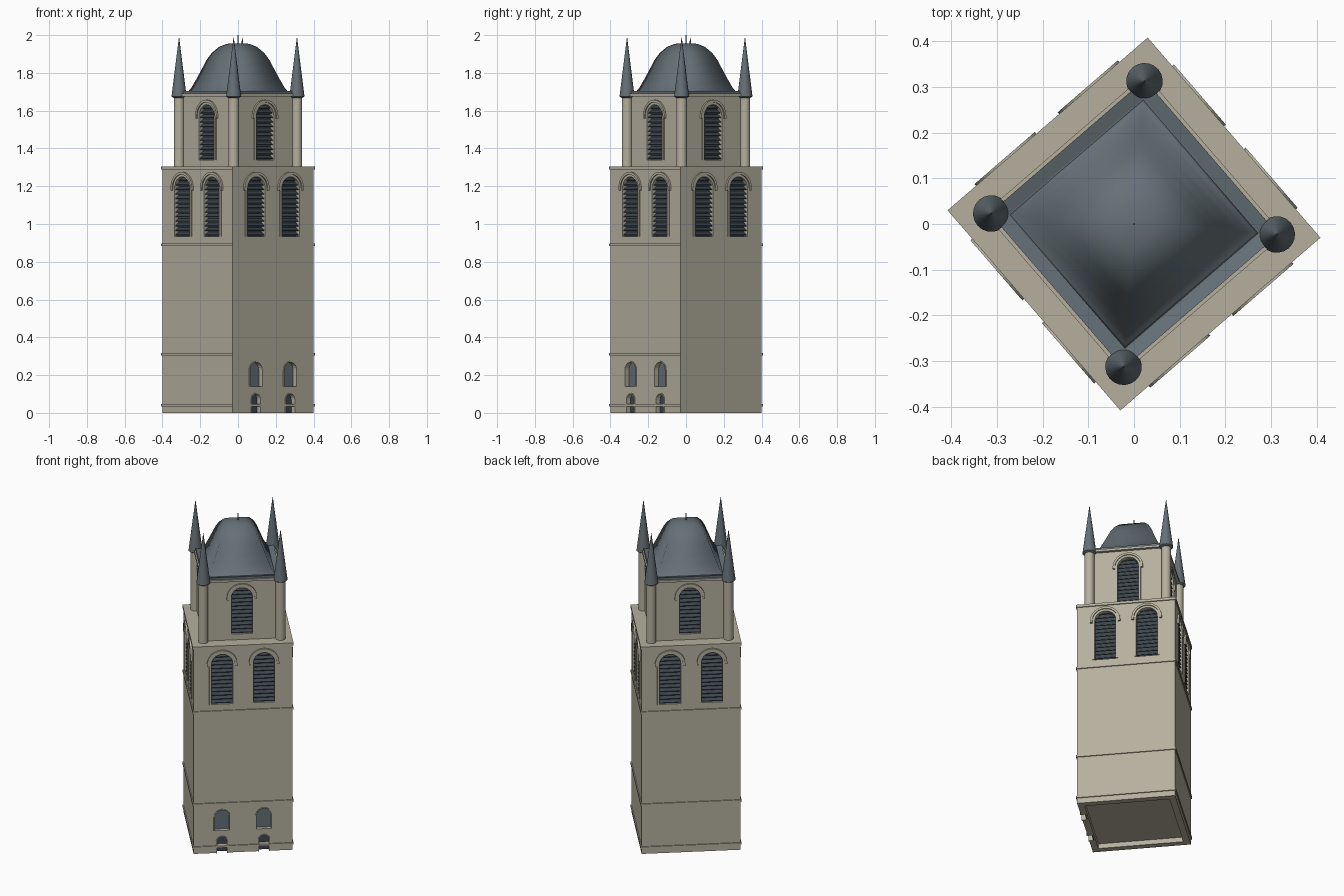
import bpy, bmesh, math
from mathutils import Matrix, Vector

if "Cube" in bpy.data.objects:
    bpy.data.objects.remove(bpy.data.objects["Cube"])

TURN = math.radians(40.8)
BASE = Matrix.Rotation(TURN, 4, 'Z')


def material(name, rgb):
    m = bpy.data.materials.new(name)
    m.diffuse_color = (*rgb, 1)
    m.use_nodes = True
    m.node_tree.nodes["Principled BSDF"].inputs["Base Color"].default_value = m.diffuse_color
    return m


STONE = material("pale_stone", (0.46, 0.43, 0.34))
SLATE = material("slate", (0.13, 0.162, 0.182))
LOUVER = material("dark_louver", (0.046, 0.06, 0.072))


def finish(name, bm, mat, smooth=None):
    bmesh.ops.recalc_face_normals(bm, faces=bm.faces)
    me = bpy.data.meshes.new(name)
    bm.to_mesh(me)
    bm.free()
    ob = bpy.data.objects.new(name, me)
    bpy.context.collection.objects.link(ob)
    me.materials.append(mat)
    if smooth is not None:
        bpy.ops.object.select_all(action='DESELECT')
        ob.select_set(True)
        bpy.context.view_layer.objects.active = ob
        bpy.ops.object.shade_smooth_by_angle(angle=math.radians(smooth))
    return ob


def loft(name, profile, mat, n=4, matrix=BASE, smooth=None):
    """Stack of rings (half width or radius, z), capped at both ends."""
    bm = bmesh.new()
    rings = []
    for r, z in profile:
        if n == 4:
            r *= math.sqrt(2)
        rings.append([bm.verts.new(matrix @ Vector((
            r * math.cos(math.tau * (i + 0.5) / n),
            r * math.sin(math.tau * (i + 0.5) / n), z))) for i in range(n)])
    for a, b in zip(rings, rings[1:]):
        for i in range(n):
            j = (i + 1) % n
            bm.faces.new((a[i], a[j], b[j], b[i]))
    bm.faces.new(rings[0])
    bm.faces.new(rings[-1])
    return finish(name, bm, mat, smooth)


def arch(w, z0, top, n=12):
    """Round-headed outline from the right foot over to the left foot."""
    r = w / 2
    pts = [(r, z0)]
    pts += [(r * math.cos(math.pi * i / n), top - r + r * math.sin(math.pi * i / n))
            for i in range(n + 1)]
    return pts + [(-r, z0)]


def prism(bm, pts, y0, y1, mx):
    a = [bm.verts.new(mx @ Vector((x, y0, z))) for x, z in pts]
    b = [bm.verts.new(mx @ Vector((x, y1, z))) for x, z in pts]
    bm.faces.new(a)
    bm.faces.new(b)
    for i in range(len(a)):
        j = (i + 1) % len(a)
        bm.faces.new((a[i], a[j], b[j], b[i]))


def band(bm, inner, outer, y0, y1, mx):
    """Arched strip between two outlines."""
    sect = [[bm.verts.new(mx @ Vector((p[0], y, p[1])))
             for p, y in ((i, y0), (o, y0), (o, y1), (i, y1))]
            for i, o in zip(inner, outer)]
    for s, t in zip(sect, sect[1:]):
        for k in range(4):
            bm.faces.new((s[k], s[(k + 1) % 4], t[(k + 1) % 4], t[k]))
    bm.faces.new(sect[0])
    bm.faces.new(sect[-1])


def openings(label, body, spots, w, z0, top, pane_mat, louvers=False, sill=True):
    """Cut recesses, then add panes, frames and slats. spots = face matrices."""
    cut, pane, frame, slat = (bmesh.new() for _ in range(4))
    for mx in spots:
        prism(cut, arch(w, z0 if sill else z0 - 0.02, top), -0.03, 0.03, mx)
        prism(pane, arch(w + 0.002, z0, top), 0.024, 0.029, mx)
        t = 0.013 if louvers else 0.006
        band(frame, arch(w, z0, top), arch(w + 2 * t, z0, top + t), -0.005, 0.004, mx)
        if louvers:
            # hood mould over the arch
            s = top - w / 2 - 0.012
            band(frame, arch(w + 2 * t, s, top + t), arch(w + 4 * t, s, top + 2 * t),
                 -0.011, 0.004, mx)
            # sloping slats, shortened inside the arch
            z = z0 + 0.014
            while z < top - 0.01:
                up = max(0, z - (top - w / 2))
                half = math.sqrt(max(0, (w / 2) ** 2 - up ** 2))
                quad = [(0.003, z - 0.009), (0.003, z - 0.005), (0.025, z + 0.010), (0.025, z + 0.006)]
                ends = [[slat.verts.new(mx @ Vector((x, y, zz))) for y, zz in quad]
                        for x in (-half, half)]
                for k in range(4):
                    m = (k + 1) % 4
                    slat.faces.new((ends[0][k], ends[0][m], ends[1][m], ends[1][k]))
                slat.faces.new(ends[0])
                slat.faces.new(ends[1])
                z += 0.024
    cutter = finish(label + "_cutter", cut, STONE)
    cutter.hide_render = True
    cutter.hide_viewport = True
    mod = body.modifiers.new(label, 'BOOLEAN')
    mod.object, mod.operation, mod.solver = cutter, 'DIFFERENCE', 'EXACT'
    finish(label + "_panes", pane, pane_mat)
    finish(label + "_frames", frame, STONE)
    if louvers:
        finish(label + "_slats", slat, LOUVER)
    else:
        slat.free()


def face_spots(half, sides, offsets):
    return [Matrix.Rotation(TURN + k * math.pi / 2, 4, 'Z') @ Matrix.Translation((x, -half, 0))
            for k in sides for x in offsets]


# Main shaft, with a shallow recess underneath
WALL, UPPER = 0.283, 0.215
shaft = loft("tower_shaft", [(0.245, 0.03), (0.245, 0), (WALL, 0), (WALL, 1.295)], STONE)
belfry = loft("belfry", [(UPPER, 1.30), (UPPER, 1.685)], STONE)

# String courses and ledges
for name, half, z0, z1 in (("plinth_course", 0.289, 0.034, 0.046),
                           ("lower_course", 0.289, 0.303, 0.316),
                           ("middle_course", 0.289, 0.884, 0.896),
                           ("terrace_slab", 0.289, 1.288, 1.304),
                           ("belfry_cornice", 0.232, 1.676, 1.690)):
    loft(name, [(half, z0), (half, z1)], STONE)

# Doors and windows
pair = (-0.12, 0.12)
openings("door", shaft, face_spots(WALL, (0,), pair), 0.058, 0.0, 0.10, LOUVER, sill=False)
openings("lower_window", shaft, face_spots(WALL, (0,), pair), 0.084, 0.14, 0.268, SLATE)
openings("bell_window", shaft, face_spots(WALL, range(4), pair), 0.122, 0.935, 1.25, LOUVER, True)
openings("belfry_window", belfry, face_spots(UPPER, range(4), (0,)), 0.122, 1.34, 1.632, LOUVER, True)

# Eaves gutter and bell-shaped roof
loft("roof_gutter", [(0.224, 1.686), (0.224, 1.704), (0.195, 1.695)], SLATE)
loft("bell_roof", [(0.195, 1.692), (0.188, 1.70), (0.175, 1.722), (0.156, 1.768), (0.136, 1.82),
                   (0.118, 1.868), (0.099, 1.905), (0.071, 1.938), (0.042, 1.954),
                   (0.002, 1.957)], SLATE, smooth=180)
loft("finial", [(0.003, 1.95), (0.002, 2.0)], SLATE, n=8)

# Corner turrets with pointed caps
for k in range(4):
    spot = Matrix.Rotation(TURN + math.pi / 4 + k * math.pi / 2, 4, 'Z') @ Matrix.Translation((0.313, 0, 0))
    loft("turret_shaft", [(0.028, 1.30), (0.028, 1.68)], STONE, 20, spot, 40)
    loft("turret_cap", [(0.030, 1.668), (0.040, 1.675), (0.0008, 1.987)], SLATE, 20, spot, 40)
